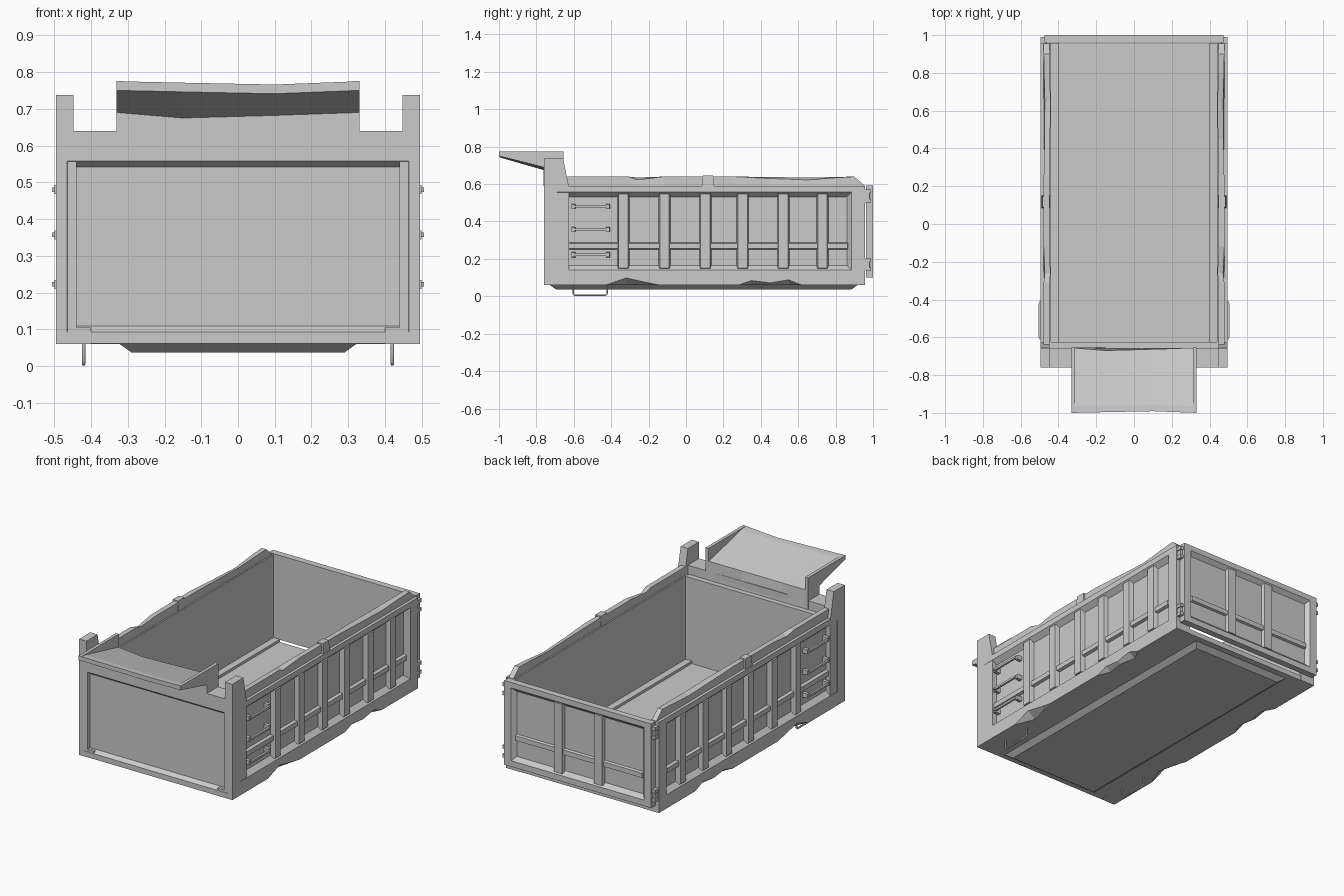
import bpy, bmesh


def loft(name, rings, mirror=False):
    """Closed solid bridged through rings with equal point counts."""
    bm = bmesh.new()
    vs = [[bm.verts.new(p) for p in r] for r in rings]
    n = len(vs[0])
    for a, b in zip(vs, vs[1:]):
        for i in range(n):
            j = (i + 1) % n
            bm.faces.new((a[i], a[j], b[j], b[i]))
    bm.faces.new(vs[0])
    bm.faces.new(vs[-1])
    bmesh.ops.recalc_face_normals(bm, faces=bm.faces[:])
    me = bpy.data.meshes.new(name)
    bm.to_mesh(me)
    bm.free()
    ob = bpy.data.objects.new(name, me)
    bpy.context.collection.objects.link(ob)
    if mirror:
        ob.modifiers.new("mirror", "MIRROR")
    return ob


# Plane mappings: u along the panel, v up, d outward depth
def side(u, v, d):
    return (d, u, v)


def front(u, v, d):
    return (u, -d, v)


def rear(u, v, d):
    return (u, d, v)


def flat(u, v, d):
    return (u, v, d)


def ring(to3d, rect, d, grow=0.0):
    u0, u1, v0, v1 = rect
    g = grow
    return [to3d(u0 - g, v0 - g, d), to3d(u1 + g, v0 - g, d),
            to3d(u1 + g, v1 + g, d), to3d(u0 - g, v1 + g, d)]


def bar(name, to3d, rect, d0, d1, taper=0.0, mirror=False):
    return loft(name, [ring(to3d, rect, d0), ring(to3d, rect, d1, -taper)], mirror)


def framed_panel(name, to3d, outer, opening, bevel, d_back, d_face, d_recess, mirror=False):
    return loft(name, [ring(to3d, outer, d_back), ring(to3d, outer, d_face),
                       ring(to3d, opening, d_face),
                       ring(to3d, opening, d_recess, -bevel)], mirror)


# Floor and tapered underside
bar("floor", flat, (-0.45, 0.45, -0.7, 0.955), 0.06, 0.09)
bar("underside_plate", flat, (-0.325, 0.325, -0.73, 0.92), 0.062, 0.037, 0.035)

# Side walls with recessed panel
framed_panel("side_wall", side, (-0.759, 0.957, 0.105, 0.59), (-0.69, 0.885, 0.14, 0.557),
             0.025, 0.44, 0.495, 0.467, True)

# Sills with dented lower edges
dents = [(-0.759, 0), (-0.43, 0), (-0.32, 0.038), (-0.20, 0.012), (-0.14, 0), (0.28, 0),
         (0.35, 0.024), (0.45, 0.012), (0.55, 0.028), (0.62, 0), (0.957, 0)]
loft("side_sill", [[(0.40, y, 0.06), (0.495 - 1.2 * d - 0.004, y, 0.06),
                    (0.495, y, 0.06 + d), (0.495, y, 0.105), (0.40, y, 0.105)]
                   for y, d in dents], True)

# Worn top rails
wear = [(-0.65, 0, 0.64), (-0.31, 0, 0.64), (-0.26, 0.012, 0.635), (-0.12, 0, 0.64),
        (0.25, 0, 0.64), (0.45, 0.008, 0.638), (0.65, 0.012, 0.634), (0.80, 0.004, 0.638),
        (0.90, 0, 0.64), (0.955, 0, 0.592)]
loft("top_rail", [[(0.448, y, 0.585), (0.478, y, 0.585), (0.478 - d / 2, y, z - d),
                   (0.448 - d / 2, y, z)] for y, d, z in wear], True)
bar("rail_stub", flat, (0.443, 0.49, 0.085, 0.15), 0.585, 0.647, 0.005, True)

# Side ribs and long stiffener
for y in (-0.335, -0.115 + 0.0, 0.103, 0.303, 0.52, 0.73):
    bar("side_rib", side, (y - 0.034, y + 0.034, 0.142, 0.556), 0.46, 0.493, 0.009, True)
bar("side_stiffener", side, (-0.67, 0.87, 0.248, 0.29), 0.46, 0.484, 0.007, True)

# Climbing grips on the side
for z in (0.48, 0.357, 0.222):
    bar("grip_bar", side, (-0.60, -0.42, z - 0.006, z + 0.006), 0.494, 0.506, 0, True)
    for y in (-0.602, -0.418):
        bar("grip_bracket", side, (y - 0.011, y + 0.011, z - 0.014, z + 0.014),
            0.46, 0.50, 0.002, True)

# Front wall, upper beam and corner posts
framed_panel("front_wall", front, (-0.494, 0.494, 0.061, 0.589), (-0.465, 0.465, 0.092, 0.558),
             0.017, 0.625, 0.76, 0.738)
bar("front_beam", flat, (-0.455, 0.455, -0.76, -0.657), 0.585, 0.64)
post = [(-0.76, 0.58), (-0.76, 0.737), (-0.657, 0.737), (-0.625, 0.58)]
loft("corner_post", [[(x, y, z) for y, z in post] for x in (0.448, 0.495)], True)

# Cab guard: sloping tray with slightly sagging lips, and side gussets
sag = [(-0.33, 0, 0), (-0.15, 0.004, 0.015), (0.1, 0.009, 0.008), (0.33, 0, 0)]
loft("cab_guard_tray", [[(x, -1 + t, 0.75 - t), (x, -1 + t, 0.775 - t), (x, -0.965 + t, 0.772 - t),
                         (x, -0.655 - b, 0.70 - b / 2), (x, -0.655, 0.585),
                         (x, -0.761, 0.59), (x, -0.761, 0.69 - b)] for x, t, b in sag])
gusset = [(-0.999, 0.752), (-0.999, 0.775), (-0.655, 0.775), (-0.655, 0.59),
          (-0.76, 0.59), (-0.76, 0.69)]
loft("cab_guard_gusset", [[(x, y, z) for y, z in gusset] for x in (0.312, 0.331)], True)

# Tailgate with ribs and stiffener
framed_panel("tailgate", rear, (-0.475, 0.475, 0.10, 0.592), (-0.43, 0.43, 0.135, 0.56),
             0.022, 0.962, 1.0, 0.977)
for x in (-0.13, 0.13):
    bar("tailgate_rib", rear, (x - 0.034, x + 0.034, 0.137, 0.558), 0.97, 0.998, 0.008)
bar("tailgate_stiffener", rear, (-0.415, 0.415, 0.248, 0.29), 0.97, 0.99, 0.007)

# Tailgate hinges
for z in (0.17, 0.535):
    bar("hinge_block", side, (0.945, 0.984, z - 0.035, z + 0.035), 0.46, 0.488, 0.002, True)
    for dz in (-0.026, 0.026):
        bar("hinge_lug", side, (0.958, 0.99, z + dz - 0.01, z + dz + 0.01), 0.47, 0.494, 0, True)

# Hanging step loops under the body
for x in (-0.42, 0.42):
    cu = bpy.data.curves.new("step_loop", "CURVE")
    cu.dimensions = "3D"
    cu.bevel_depth = 0.005
    cu.bevel_resolution = 1
    pts = [(-0.603, 0.065), (-0.603, 0.014), (-0.594, 0.005),
           (-0.430, 0.005), (-0.421, 0.014), (-0.421, 0.065)]
    sp = cu.splines.new("POLY")
    sp.points.add(len(pts) - 1)
    for p, (y, z) in zip(sp.points, pts):
        p.co = (x, y, z, 1)
    bpy.context.collection.objects.link(bpy.data.objects.new("step_loop", cu))
